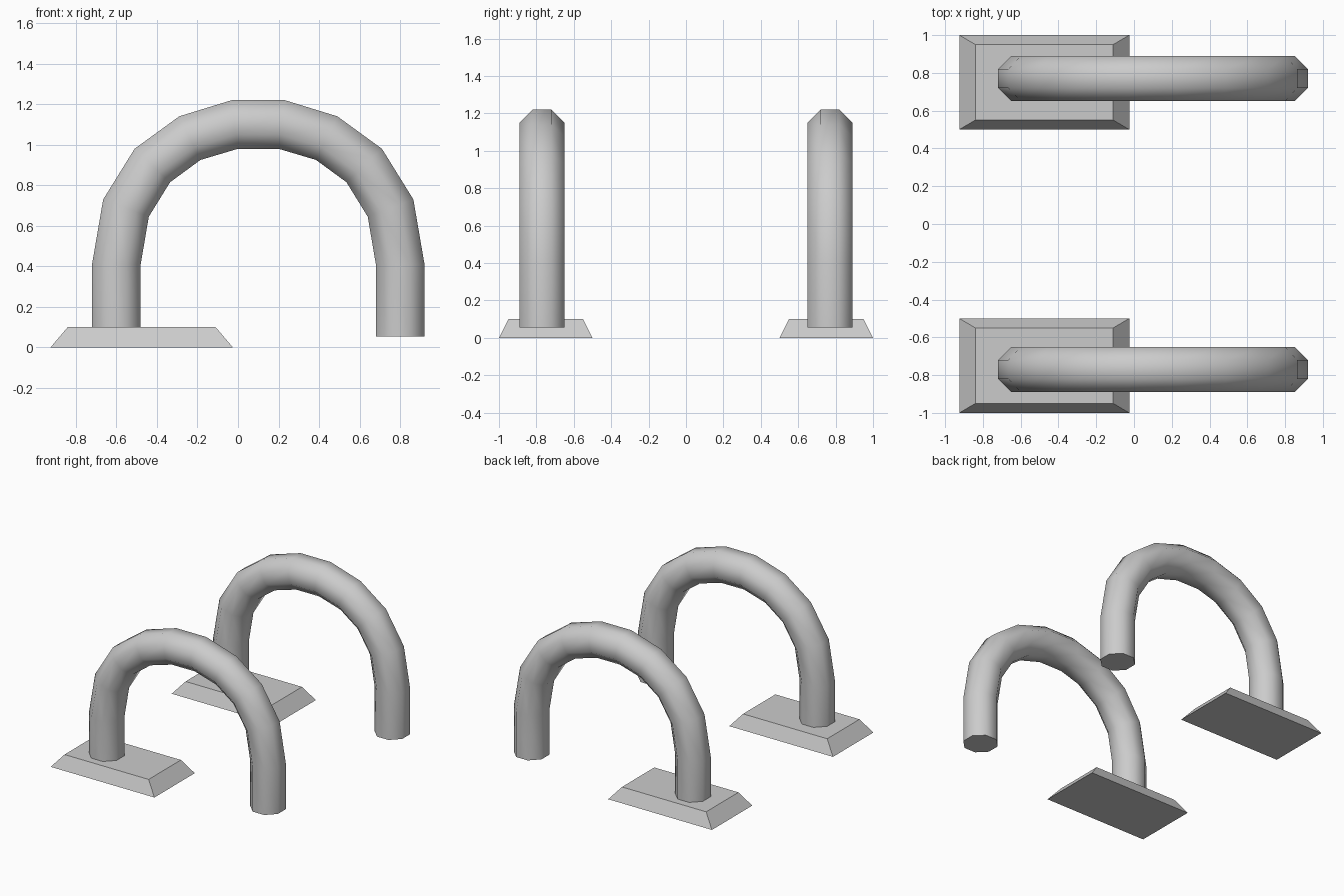
import bpy, bmesh, math

if "Cube" in bpy.data.objects:
    bpy.data.objects.remove(bpy.data.objects["Cube"])

CX = 0.10      # arch centre line in x
ARCH_Y = 0.77  # distance of each arch from the middle
HALF = 0.12    # half thickness of the tube

# left half of the arch profile: outer (x, z) and inner (x, z) at each ring
LEFT = [
    ((-0.72, 0.055), (-0.48, 0.055)),
    ((-0.72, 0.41), (-0.48, 0.41)),
    ((-0.665, 0.73), (-0.44, 0.645)),
    ((-0.51, 0.98), (-0.335, 0.815)),
    ((-0.29, 1.14), (-0.185, 0.925)),
    ((-0.03, 1.22), (0.0, 0.98)),
]


def mesh_object(name, bm):
    bmesh.ops.recalc_face_normals(bm, faces=bm.faces)
    me = bpy.data.meshes.new(name)
    bm.to_mesh(me)
    bm.free()
    ob = bpy.data.objects.new(name, me)
    bpy.context.collection.objects.link(ob)
    return ob


def loft(bm, rings):
    loops = [[bm.verts.new(p) for p in ring] for ring in rings]
    n = len(loops[0])
    for a, b in zip(loops, loops[1:]):
        for i in range(n):
            j = (i + 1) % n
            bm.faces.new((a[i], a[j], b[j], b[i]))
    bm.faces.new(loops[0])
    bm.faces.new(loops[-1])


def make_arch(name, y):
    flip = lambda p: (2 * CX - p[0], p[1])
    profile = LEFT + [(flip(o), flip(i)) for o, i in reversed(LEFT)]
    # octagonal section with flat sides
    r = 1 / math.cos(math.pi / 8)
    octagon = [(r * math.cos(math.pi / 8 + k * math.pi / 4),
                r * math.sin(math.pi / 8 + k * math.pi / 4)) for k in range(8)]
    rings = []
    for (ox, oz), (ix, iz) in profile:
        mx, mz, hx, hz = (ox + ix) / 2, (oz + iz) / 2, (ox - ix) / 2, (oz - iz) / 2
        rings.append([(mx + u * hx, y + v * HALF, mz + u * hz) for u, v in octagon])
    bm = bmesh.new()
    loft(bm, rings)
    ob = mesh_object(name, bm)
    bpy.ops.object.select_all(action='DESELECT')
    bpy.context.view_layer.objects.active = ob
    ob.select_set(True)
    bpy.ops.object.shade_smooth_by_angle(angle=math.radians(50))


def make_base(name, y):
    # tapered rectangular foot plate
    def rect(x0, x1, hy, z):
        return [(x0, y - hy, z), (x1, y - hy, z), (x1, y + hy, z), (x0, y + hy, z)]
    bm = bmesh.new()
    loft(bm, [rect(-0.925, -0.025, 0.25, 0), rect(-0.84, -0.11, 0.20, 0.10)])
    mesh_object(name, bm)


for side, s in (("front", -1), ("back", 1)):
    make_arch(side + "_arch_tube", s * ARCH_Y)
    make_base(side + "_foot_plate", s * 0.75)
